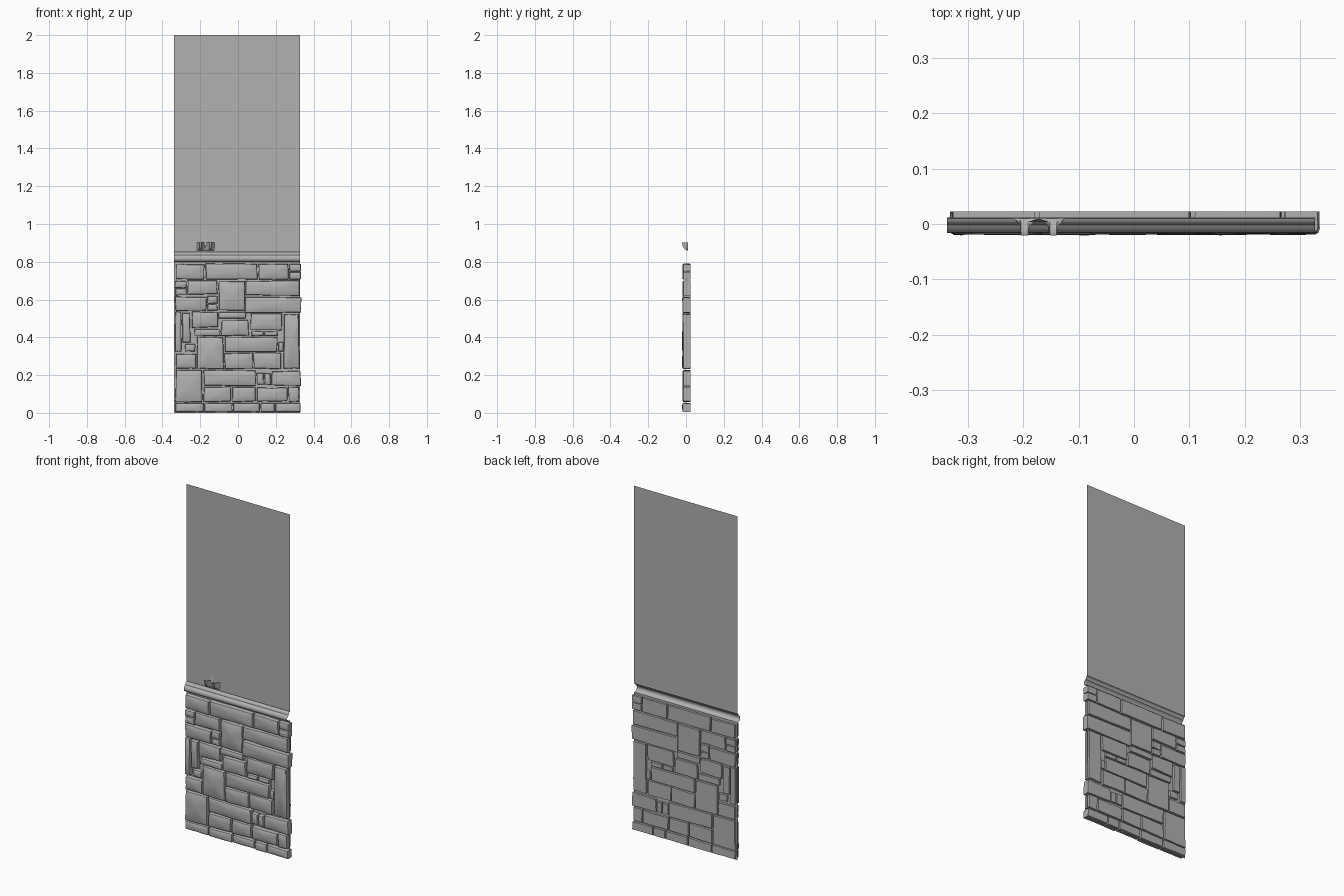
import bpy, bmesh, math, random

if "Cube" in bpy.data.objects:
    bpy.data.objects.remove(bpy.data.objects["Cube"])

random.seed(4)
U = 0.0053                 # stone layout unit
WALL_Y = 0.010
LEFT, RIGHT = -0.338, 0.327

grey = bpy.data.materials.new("dark_grey")
grey.diffuse_color = (0.44, 0.44, 0.44, 1)
grey.use_nodes = True
grey.node_tree.nodes["Principled BSDF"].inputs["Base Color"].default_value = grey.diffuse_color


def make_object(name, bm, smooth=None):
    mesh = bpy.data.meshes.new(name)
    bm.to_mesh(mesh)
    bm.free()
    mesh.materials.append(grey)
    ob = bpy.data.objects.new(name, mesh)
    bpy.context.collection.objects.link(ob)
    if smooth:
        bpy.context.view_layer.objects.active = ob
        ob.select_set(True)
        bpy.ops.object.shade_smooth_by_angle(angle=math.radians(smooth))
        ob.select_set(False)
    return ob


def sheet(bm, rows):
    """Skin a list of equally long point rows."""
    vs = [[bm.verts.new(p) for p in row] for row in rows]
    for a, b in zip(vs, vs[1:]):
        for i in range(len(a) - 1):
            bm.faces.new((a[i], a[i + 1], b[i + 1], b[i]))


def strip(name, profile, smooth=None):
    """Open (y, z) profile swept across the panel width."""
    bm = bmesh.new()
    sheet(bm, [[(LEFT, y, z), (RIGHT, y, z)] for y, z in profile])
    return make_object(name, bm, smooth)


def stone(bm, x0, x1, z0, z1):
    """Roughly hewn block: flat back, worn front rim, uneven face."""
    x0, x1, z0, z1 = (v * U for v in (x0, x1, z0, z1))
    j = 0.0036 if min(x1 - x0, z1 - z0) > 0.06 else 0.0018
    r = lambda s: random.uniform(-s, s)
    corners = [(x0, z0), (x1, z0), (x1, z1), (x0, z1)]
    corners = [(max(LEFT, x + r(j)), max(0.003, z + r(j))) for x, z in corners]
    outline = []
    for k in range(4):
        (ax, az), (bx, bz) = corners[k], corners[(k + 1) % 4]
        n = 4 if math.hypot(bx - ax, bz - az) > 0.1 else 3
        for i in range(n):
            t = i / n
            w = 0.0 if i == 0 else 0.0014
            outline.append((ax + (bx - ax) * t + r(w), az + (bz - az) * t + r(w)))
    cx, cz = (x0 + x1) / 2, (z0 + z1) / 2
    hw, hh = (x1 - x0) / 2, (z1 - z0) / 2
    depth, tx, tz = r(0.002), r(0.012), r(0.02)
    rings = []
    for inset, y in ((0.0025, 0.0225), (0.0015, -0.008), (0.0035, -0.0145), (0.0085, -0.0175)):
        ring = []
        for x, z in outline:
            dx, dz = (x - cx) * (1 - inset / hw), (z - cz) * (1 - inset / hh)
            yy = y if y > 0 else y + depth + tx * dx + tz * dz + r(0.0004)
            ring.append(bm.verts.new((cx + dx, yy, max(0, cz + dz))))
        rings.append(ring)
    n = len(outline)
    for a, b in zip(rings, rings[1:]):
        for i in range(n):
            bm.faces.new((a[i], a[(i + 1) % n], b[(i + 1) % n], b[i]))
    bm.faces.new(rings[0][::-1])
    mid = bm.verts.new((cx, -0.0185 + depth, cz))
    for i in range(n):
        bm.faces.new((rings[-1][i], rings[-1][(i + 1) % n], mid))


# stone courses: (bottom, top, joints along x)
courses = [
    (0.5, 10, (-63, -34, -5, 22, 37, 63)),
    (11, 26, (-35, -6, 18, 50, 62)),
    (27, 43, (-35, 18)),
    (28, 40, (18, 26, 33)),
    (27, 42, (33, 63)),
    (44, 59, (-63, -41)),
    (44, 60, (-14, 15, 44)),
    (61, 76, (-14, 40)),
    (76.5, 82, (13, 26, 40)),
    (77, 84, (-44, -17)),
    (94, 101, (-20, 8)),
    (100, 116, (7, 63.5)),
    (102, 116, (-63, -31)),
    (117, 132, (7, 62)),
    (118, 132, (-51, -20)),
    (133, 149, (-63, -33, 20, 51)),
]
# large squares, uprights and small fillers: (left, right, bottom, top)
odd_stones = [
    (-63, -35, 11, 43), (-41, -14, 44, 76), (-20, 7, 102, 132),
    (45, 62, 44, 99), (-63, -56, 61, 101), (-56, -47, 70, 100),
    (-53, -42, 61, 69), (40, 46, 61, 71), (-47, -20, 85, 101),
    (-17, 11, 77, 93), (12, 44, 82, 99), (-31, -20, 109, 117),
    (-31, -20, 102, 109), (-63, -51, 124.5, 132), (-63, -51, 117, 124.5),
    (51, 63.5, 141, 149), (51, 63.5, 133, 141),
]
blocks = list(odd_stones)
for z0, z1, xs in courses:
    blocks += [(a, b, z0, z1) for a, b in zip(xs, xs[1:])]
bm = bmesh.new()
for x0, x1, z0, z1 in blocks:
    stone(bm, x0 + 0.3, x1 - 0.3, z0, z1)
bmesh.ops.recalc_face_normals(bm, faces=bm.faces)
make_object("stones", bm, 35)

# flat sheets: mortar behind the stones, plaster above
strip("mortar", [(WALL_Y, 0.0), (WALL_Y, 0.80)])
strip("plaster_wall", [(WALL_Y, 0.855), (WALL_Y, 2.0)])

# open moulded rail between stone and plaster
strip("rail", [(0.010, 0.798), (-0.004, 0.800), (-0.012, 0.805), (-0.016, 0.814),
               (-0.015, 0.824), (-0.009, 0.832), (-0.002, 0.836), (0.000, 0.844),
               (0.005, 0.850), (0.012, 0.852), (WALL_Y, 0.856)], 40)

# two pointed plaster flakes curling off the wall, and the torn tip between them
bm = bmesh.new()
for x0, x1, tip in ((-0.217, -0.174, -0.198), (-0.171, -0.124, -0.146)):
    rows = []
    for k in range(7):
        a = k / 6 * math.pi / 2
        out, z = 0.031 * math.sin(a), 0.902 - 0.042 * math.cos(a)
        rows.append([(x0, WALL_Y, z), ((x0 * 0.4 + tip * 0.6), WALL_Y - out * 0.45, z),
                     (tip - 0.006, WALL_Y - out, z), (tip + 0.006, WALL_Y - out, z),
                     ((x1 * 0.4 + tip * 0.6), WALL_Y - out * 0.45, z), (x1, WALL_Y, z)])
    sheet(bm, rows)
peak = [(-0.19, 0.004, 0.885), (-0.155, 0.004, 0.885), (-0.173, 0.010, 0.942)]
bm.faces.new([bm.verts.new(p) for p in peak])
make_object("peeling_plaster", bm, 40)
